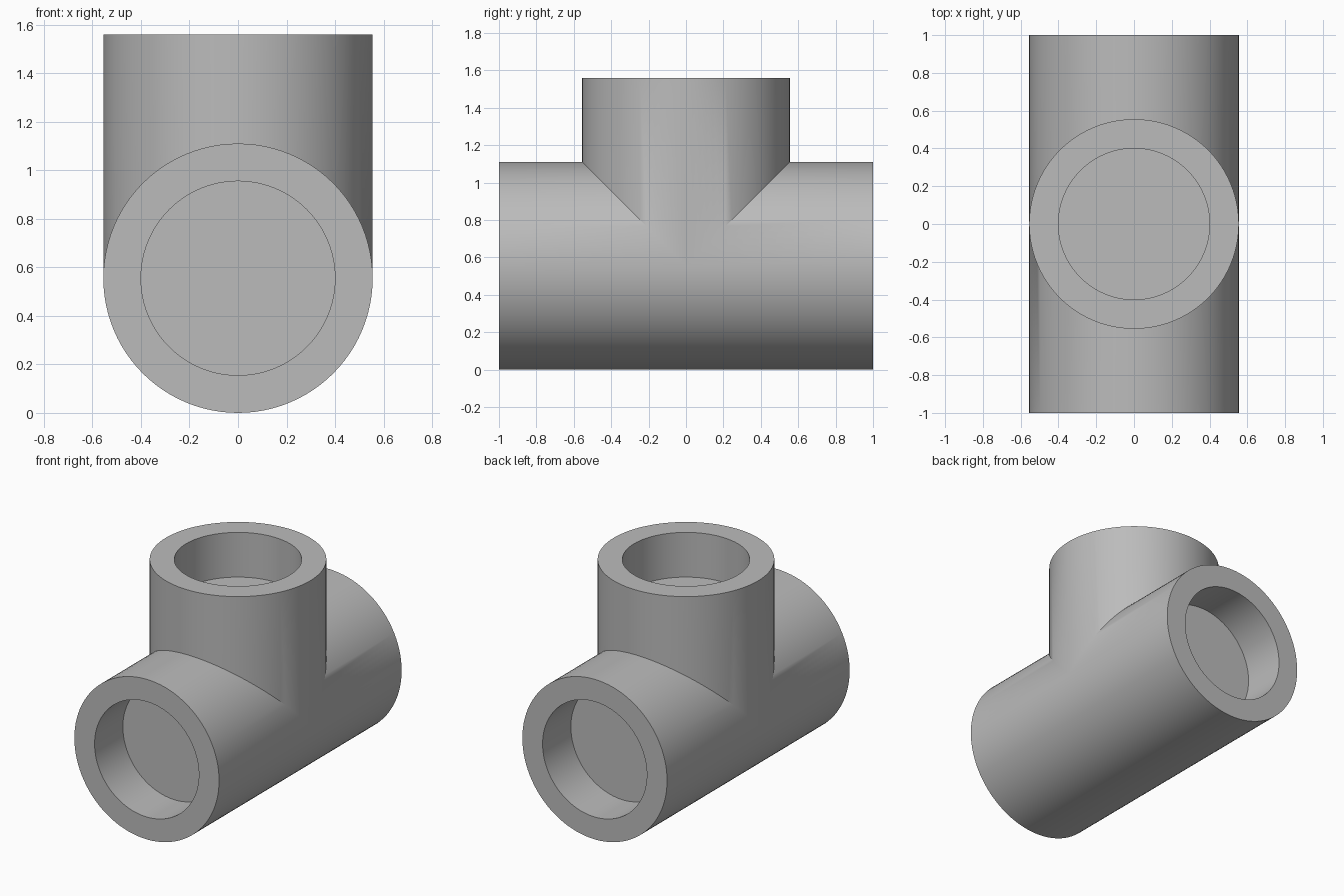
import bpy
import bmesh
from math import cos, sin, pi, radians
from mathutils import Matrix

cube = bpy.data.objects.get("Cube")
if cube:
    bpy.data.objects.remove(cube, do_unlink=True)

R_OUT, R_IN = 0.555, 0.40      # pipe and socket radii
DEPTH = 0.31                   # socket depth
TOP = 1.56                     # branch height
SEGMENTS = 96

grey = bpy.data.materials.new("fitting_grey")
grey.use_nodes = True
colour = (0.5, 0.5, 0.5, 1)
grey.diffuse_color = colour
grey.node_tree.nodes["Principled BSDF"].inputs["Base Color"].default_value = colour


def lathe(name, profile, matrix):
    """Closed solid from a (radius, height) profile, capped at both ends."""
    bm = bmesh.new()
    rings = [[bm.verts.new((r * cos(2 * pi * i / SEGMENTS),
                            r * sin(2 * pi * i / SEGMENTS), h))
              for i in range(SEGMENTS)] for r, h in profile]
    for low, high in zip(rings, rings[1:]):
        for i in range(SEGMENTS):
            j = (i + 1) % SEGMENTS
            bm.faces.new((low[i], low[j], high[j], high[i]))
    bm.faces.new(rings[0][::-1])
    bm.faces.new(rings[-1])
    bm.transform(matrix)
    bmesh.ops.recalc_face_normals(bm, faces=bm.faces)
    mesh = bpy.data.meshes.new(name)
    bm.to_mesh(mesh)
    bm.free()
    mesh.materials.append(grey)
    obj = bpy.data.objects.new(name, mesh)
    bpy.context.collection.objects.link(obj)
    return obj


def socket_end(end):
    """Profile from the outer rim to the blind socket floor."""
    return [(R_OUT, end), (R_IN, end), (R_IN, end - DEPTH)]


# Straight run along y with a socket at both ends
run_end = socket_end(1.0)
run_profile = [(r, -h) for r, h in reversed(run_end)] + run_end
run = lathe("tee_fitting", run_profile,
            Matrix.Translation((0, 0, R_OUT)) @ Matrix.Rotation(radians(90), 4, 'X'))

# Upright branch, starting at the axis of the run
branch = lathe("branch_pipe", [(R_OUT, R_OUT)] + socket_end(TOP), Matrix())

# Weld the branch to the run
weld = run.modifiers.new("weld_branch", 'BOOLEAN')
weld.operation = 'UNION'
weld.solver = 'EXACT'
weld.object = branch
bpy.ops.object.select_all(action='DESELECT')
run.select_set(True)
bpy.context.view_layer.objects.active = run
bpy.ops.object.modifier_apply(modifier=weld.name)
bpy.data.objects.remove(branch, do_unlink=True)
bpy.ops.object.shade_smooth_by_angle(angle=radians(30))
